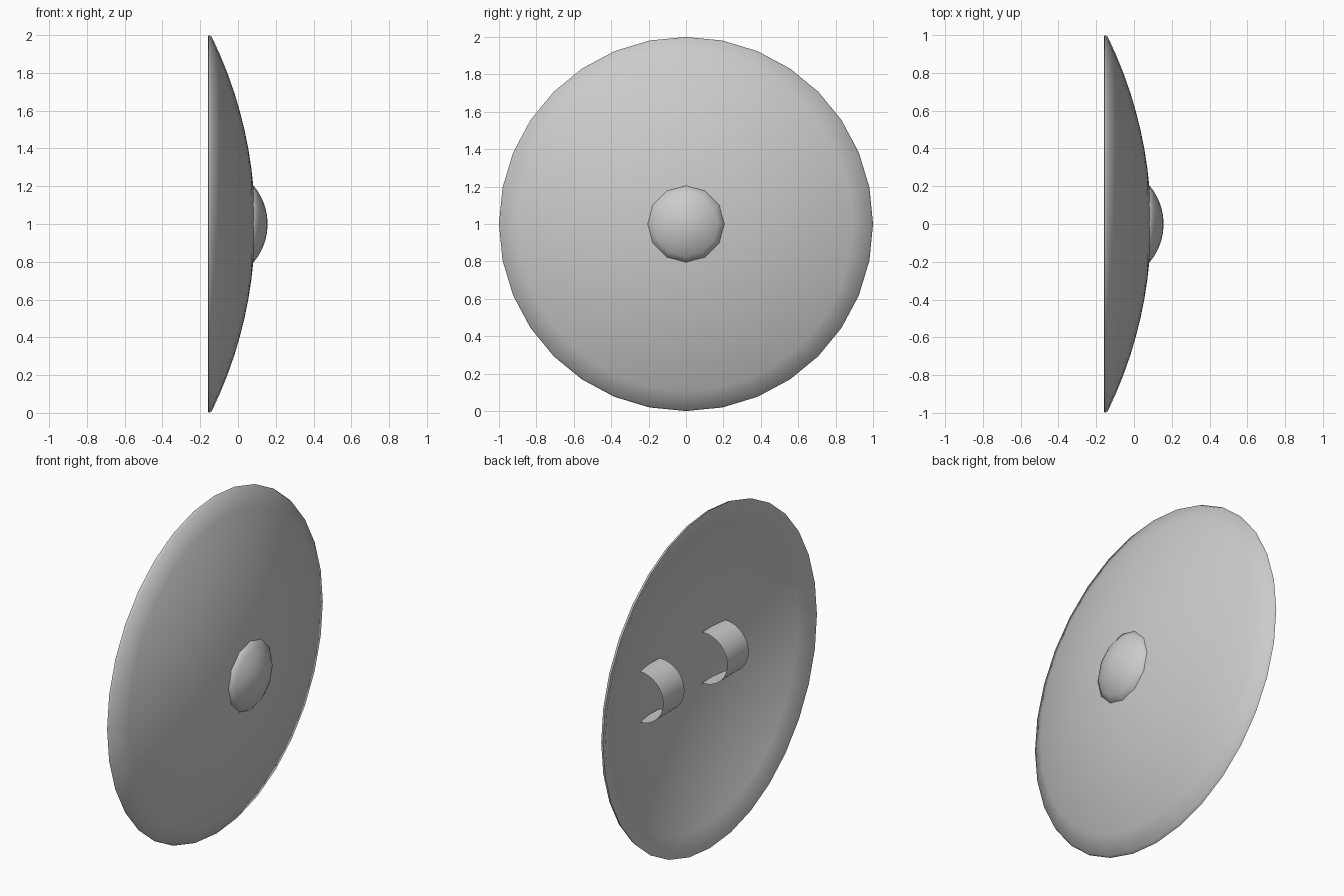
import bpy
import bmesh
from math import cos, sin, pi, radians, sqrt

if "Cube" in bpy.data.objects:
    bpy.data.objects.remove(bpy.data.objects["Cube"])


def finish(bm, name, angle=50):
    bmesh.ops.recalc_face_normals(bm, faces=bm.faces[:])
    mesh = bpy.data.meshes.new(name)
    bm.to_mesh(mesh)
    bm.free()
    obj = bpy.data.objects.new(name, mesh)
    bpy.context.collection.objects.link(obj)
    bpy.ops.object.select_all(action='DESELECT')
    obj.select_set(True)
    bpy.context.view_layer.objects.active = obj
    bpy.ops.object.shade_smooth_by_angle(angle=radians(angle))
    return obj


def lathe(name, profile, sides):
    """Turn (x, radius) points around the x axis through z = 1."""
    bm = bmesh.new()
    rings = []
    for x, r in profile:
        if r == 0:
            rings.append([bm.verts.new((x, 0, 1))] * sides)
        else:
            rings.append([bm.verts.new((x, r * sin(2 * pi * i / sides),
                                        1 + r * cos(2 * pi * i / sides)))
                          for i in range(sides)])
    for a, b in zip(rings, rings[1:]):
        for i in range(sides):
            j = (i + 1) % sides
            bm.faces.new(list(dict.fromkeys((a[i], a[j], b[j], b[i]))))
    return finish(bm, name)


def cap(apex, curve, radius, steps):
    """Spherical cap profile from the apex out to the given radius."""
    pts = []
    for i in range(steps + 1):
        r = radius * i / steps
        pts.append((apex - curve + sqrt(curve ** 2 - r ** 2), r))
    return pts


# Domed shield body: outer skin, thin rim, hollow back
outer = cap(0.09, 2.26, 0.992, 10)
inner = cap(0.06, 2.31, 0.982, 10)
lathe("shield_body", outer + [(-0.157, 1.0)] + inner[::-1], 32)

# Central boss
boss = [(0.157 - 0.315 * (1 - cos(t)), 0.315 * sin(t))
        for t in (0.728 * i / 5 for i in range(6))]
lathe("boss", boss + [(0.066, 0.21)], 12)


# Two half-round arm straps on the back
def strap(name, y, width=0.2, radius=0.15, steps=16):
    path = [(0.035, radius)]
    path += [(0.02 - radius * sin(pi * i / steps), radius * cos(pi * i / steps))
             for i in range(steps + 1)]
    path += [(0.035, -radius)]
    bm = bmesh.new()
    rows = [[bm.verts.new((x, y + s * width / 2, 1 + z)) for s in (-1, 1)]
            for x, z in path]
    for a, b in zip(rows, rows[1:]):
        bm.faces.new((a[0], a[1], b[1], b[0]))
    return finish(bm, name)


for side, y in (("left", -0.3), ("right", 0.3)):
    strap("arm_strap_" + side, y)
